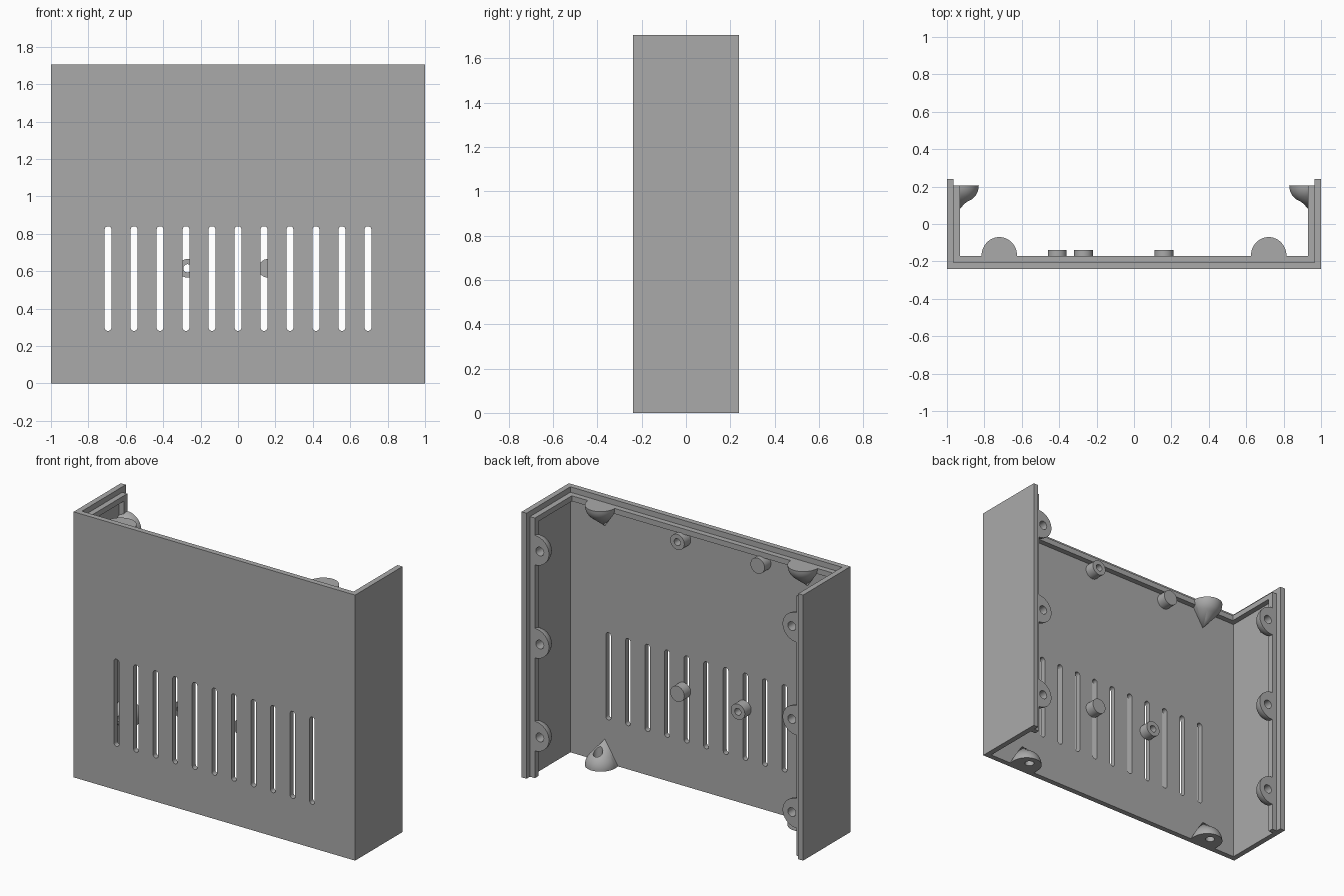
import bpy, bmesh, math
from mathutils import Matrix, Vector

cube = bpy.data.objects.get("Cube")
if cube:
    bpy.data.objects.remove(cube, do_unlink=True)

grey = bpy.data.materials.new("plain grey")
grey.use_nodes = True
COLOUR = (0.4, 0.4, 0.4, 1)
grey.diffuse_color = COLOUR
grey.node_tree.nodes["Principled BSDF"].inputs["Base Color"].default_value = COLOUR

W, D, H, T = 1.0, 0.24, 1.705, 0.035   # half width, half depth, height, wall
FRONT = -D + T                         # inner face of the front panel


def finish(name, bm, smooth=False):
    bmesh.ops.recalc_face_normals(bm, faces=bm.faces)
    mesh = bpy.data.meshes.new(name)
    bm.to_mesh(mesh)
    bm.free()
    mesh.materials.append(grey)
    ob = bpy.data.objects.new(name, mesh)
    bpy.context.collection.objects.link(ob)
    if smooth:
        activate(ob)
        bpy.ops.object.shade_smooth_by_angle(angle=math.radians(30))
    return ob


def activate(ob):
    bpy.ops.object.select_all(action='DESELECT')
    ob.select_set(True)
    bpy.context.view_layer.objects.active = ob


def prism(bm, points, direction):
    """Extrude a closed outline along a direction."""
    face = bm.faces.new([bm.verts.new(p) for p in points])
    new = bmesh.ops.extrude_face_region(bm, geom=[face])["geom"]
    bmesh.ops.translate(bm, vec=direction,
                        verts=[v for v in new if isinstance(v, bmesh.types.BMVert)])


def channel(bm, x, front, back, z0, z1):
    """U-shaped wall seen from above, one wall thickness wide."""
    outline = [(-x, back), (-x, front), (x, front), (x, back),
               (x - T, back), (x - T, front + T), (T - x, front + T), (T - x, back)]
    prism(bm, [(a, b, z0) for a, b in outline], (0, 0, z1 - z0))


def circle(r, n=32, start=0.0, sweep=2 * math.pi):
    return [(r * math.cos(start + sweep * i / n), r * math.sin(start + sweep * i / n))
            for i in range(n)]


def cut(ob, cutter):
    mod = ob.modifiers.new("cut", 'BOOLEAN')
    mod.operation = 'DIFFERENCE'
    mod.solver = 'EXACT'
    mod.object = cutter
    cutter.hide_render = True
    activate(ob)
    bpy.ops.object.modifier_apply(modifier=mod.name)
    bpy.data.objects.remove(cutter, do_unlink=True)


# Outer shell with vent slots
bm = bmesh.new()
channel(bm, W, -D, D, 0, H)
shell = finish("shell", bm)

bm = bmesh.new()
r, low, high = 0.018, 0.28, 0.84
for i in range(-5, 6):
    x = i * 0.139
    top = [(x + a, -D - T, high - r + b) for a, b in circle(r, 13, 0, math.pi * 13 / 12)]
    bottom = [(x + a, -D - T, low + r + b) for a, b in circle(r, 13, math.pi, math.pi * 13 / 12)]
    prism(bm, top + bottom, (0, 3 * T, 0))
cut(shell, finish("slot_cutter", bm))

# Inner lip below the top edge and along both rear edges
bm = bmesh.new()
channel(bm, W - T, FRONT, D - T, H - 2 * T, H - T)
finish("top_lip", bm)
for side, name in ((1, "left"), (-1, "right")):
    bm = bmesh.new()
    a, b = side * (W - T), side * (W - 2 * T)
    prism(bm, [(a, D - T, 0), (b, D - T, 0), (b, D - 2 * T, 0), (a, D - 2 * T, 0)],
          (0, 0, H - 2 * T))
    finish(name + "_rear_lip", bm)


def screw_lug(name, origin, out, depth):
    """Half dome against a wall, with a flat mouth and a through hole.
    out points away from the wall, depth points away from the mouth."""
    out, depth = Vector(out), Vector(depth)
    along = out.cross(depth)
    frame = Matrix((along, out, depth)).transposed().to_4x4()
    frame.translation = origin
    bm = bmesh.new()
    radius, steps = 0.095, 12
    for j in range(steps):
        lat = math.pi / 2 * j / steps
        for i in range(2 * steps + 1):
            lon = math.pi * i / (2 * steps)
            bm.verts.new((radius * math.cos(lat) * math.cos(lon),
                          0.1 * math.cos(lat) * math.sin(lon), radius * math.sin(lat)))
    for u in (-radius, radius):
        bm.verts.new((u, -T, 0))
    bm.verts.new((0, -T, 0.15))
    hull = bmesh.ops.convex_hull(bm, input=bm.verts)
    bmesh.ops.delete(bm, geom=[v for v in bm.verts if not v.link_faces], context='VERTS')
    bmesh.ops.dissolve_limit(bm, angle_limit=0.002, verts=bm.verts, edges=bm.edges)
    bm.transform(frame)
    lug = finish(name, bm)
    bm = bmesh.new()
    prism(bm, [(a, T + b, -0.1) for a, b in circle(0.028)], (0, 0, 0.4))
    bm.transform(frame)
    # keep the hole inside the lug only
    cut(lug, finish("hole_cutter", bm))
    activate(lug)
    bpy.ops.object.shade_smooth_by_angle(angle=math.radians(30))


for side, name in ((1, "left"), (-1, "right")):
    x = side * 0.72
    screw_lug(name + "_top_lug", (x, FRONT + T, H - T), (0, 1, 0), (0, 0, -1))
    screw_lug(name + "_bottom_lug", (x, FRONT + T, 0), (0, 1, 0), (0, 0, 1))
    for k, level in enumerate(("lower", "middle", "upper")):
        screw_lug(f"{name}_{level}_lug", (side * (W - 2 * T), D - T, 0.27 + 0.597 * k),
                  (-side, 0, 0), (0, -1, 0))

# Round standoffs on the panel, two of them hollow
for name, x, z, hollow in (("upper_hollow_standoff", 0.16, 1.59, True),
                           ("upper_solid_standoff", -0.41, 1.59, False),
                           ("lower_hollow_standoff", -0.27, 0.615, True),
                           ("lower_solid_standoff", 0.16, 0.615, False)):
    bm = bmesh.new()
    prism(bm, [(x + a, FRONT, z + b) for a, b in circle(0.05)], (0, 0.065, 0))
    standoff = finish(name, bm)
    if hollow:
        bm = bmesh.new()
        prism(bm, [(x + a, FRONT - T, z + b) for a, b in circle(0.022)], (0, 0.2, 0))
        cut(standoff, finish("hole_cutter", bm))
    activate(standoff)
    bpy.ops.object.shade_smooth_by_angle(angle=math.radians(30))
